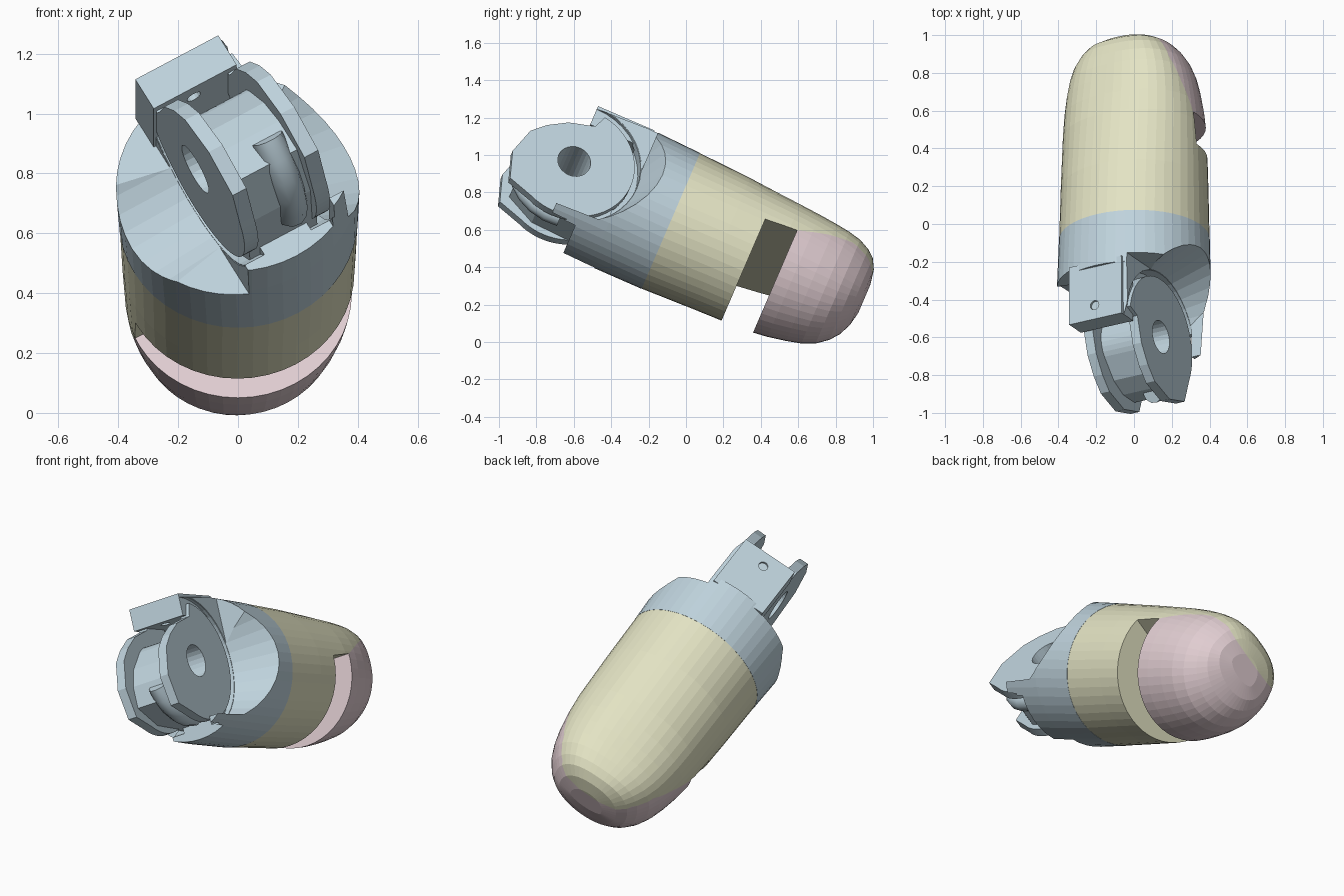
import bpy, bmesh
from math import radians, sin, cos, pi
from mathutils import Matrix, Vector

cube = bpy.data.objects.get("Cube")
if cube:
    bpy.data.objects.remove(cube)

# Finger frame: X = hinge axis, Y = towards the tip, Z = dorsal side
ROLL = (Matrix.Translation((0, -0.63, 0.89)) @ Matrix.Rotation(radians(-23.3), 4, 'X')
        @ Matrix.Rotation(radians(-30), 4, 'Y'))


def material(name, rgb):
    m = bpy.data.materials.new(name)
    m.use_nodes = True
    m.diffuse_color = (*rgb, 1)
    m.node_tree.nodes["Principled BSDF"].inputs["Base Color"].default_value = (*rgb, 1)
    return m


BLUE = material("pale blue", (0.52, 0.65, 0.72))
CREAM = material("pale yellow", (0.77, 0.77, 0.55))
PINK = material("pale pink", (0.75, 0.61, 0.64))


def finish(bm, name, mat):
    bmesh.ops.recalc_face_normals(bm, faces=bm.faces)
    bmesh.ops.transform(bm, matrix=ROLL, verts=bm.verts)
    me = bpy.data.meshes.new(name)
    bm.to_mesh(me)
    bm.free()
    me.materials.append(mat)
    ob = bpy.data.objects.new(name, me)
    bpy.context.collection.objects.link(ob)
    return ob


def loft(name, mat, rings, n=48):
    """Rings of (y, top, bottom, half width, squareness of the upper half)."""
    bm = bmesh.new()
    loops = []
    for y, top, bot, w, k in rings:
        loop = []
        for i in range(n):
            c, s = cos(2 * pi * i / n), sin(2 * pi * i / n)
            if s > 0:
                f = (abs(c) ** k + s ** k) ** (-1 / k)
                c, s = c * f, s * f
            loop.append(bm.verts.new((w * c, y, s * (top if s > 0 else -bot))))
        loops.append(loop)
    for a, b in zip(loops, loops[1:]):
        for i in range(n):
            bm.faces.new((a[i], a[(i + 1) % n], b[(i + 1) % n], b[i]))
    bm.faces.new(loops[0])
    bm.faces.new(loops[-1])
    return finish(bm, name, mat)


def drum(name, mat, x0, x1, r0, r1=None, n=40):
    """Cylinder or cone along the hinge axis."""
    bm = bmesh.new()
    m = Matrix.Translation(((x0 + x1) / 2, 0, 0)) @ Matrix.Rotation(pi / 2, 4, 'Y')
    bmesh.ops.create_cone(bm, cap_ends=True, segments=n, radius1=r0,
                          radius2=r0 if r1 is None else r1, depth=x1 - x0, matrix=m)
    return finish(bm, name, mat)


def prism(name, mat, x0, x1, outline):
    """Outline of (y, z) extruded along the hinge axis."""
    bm = bmesh.new()
    a = [bm.verts.new((x0, y, z)) for y, z in outline]
    b = [bm.verts.new((x1, y, z)) for y, z in outline]
    bm.faces.new(a)
    bm.faces.new(b)
    for i in range(len(a)):
        j = (i + 1) % len(a)
        bm.faces.new((a[i], a[j], b[j], b[i]))
    return finish(bm, name, mat)


def box(name, mat, x0, x1, y0, y1, z0, z1):
    return prism(name, mat, x0, x1, [(y0, z0), (y1, z0), (y1, z1), (y0, z1)])


def arc(r, start, end, step):
    return [(r * cos(radians(a)), r * sin(radians(a))) for a in range(start, end + 1, step)]


def combine(ob, other, op='DIFFERENCE'):
    mod = ob.modifiers.new("combine", 'BOOLEAN')
    mod.operation, mod.object, mod.solver = op, other, 'EXACT'
    dg = bpy.context.evaluated_depsgraph_get()
    me = bpy.data.meshes.new_from_object(ob.evaluated_get(dg))
    ob.modifiers.clear()
    ob.data = me
    bpy.data.objects.remove(other)


# Fingertip: cream shell, flatter on its dorsal side, with a separate pad underneath
TIP = [(0.6, 0.385, -0.40, 0.40, 2), (0.9, 0.365, -0.39, 0.395, 2),
       (1.2, 0.33, -0.385, 0.385, 2.1), (1.32, 0.312, -0.37, 0.372, 2.25),
       (1.42, 0.297, -0.35, 0.355, 2.4), (1.5, 0.286, -0.33, 0.335, 2.5),
       (1.57, 0.272, -0.30, 0.307, 2.6), (1.63, 0.25, -0.25, 0.268, 2.6),
       (1.67, 0.222, -0.195, 0.23, 2.6), (1.70, 0.175, -0.12, 0.18, 2.4),
       (1.715, 0.1, -0.04, 0.1, 2.2)]
SEAM = [(1.24, 0.03), (1.4, 0.1), (1.54, 0.145), (1.65, 0.13), (1.72, 0.08), (1.72, -1)]
shell = loft("fingertip_shell", CREAM, TIP)
combine(shell, prism("cut", CREAM, -1, 1, [(1.06, -1), (1.06, 0.01)] + SEAM))
pad = loft("fingertip_pad", PINK, TIP)
combine(pad, prism("cut", PINK, -1, 1, [(1.24, -1)] + SEAM), 'INTERSECT')

# Knuckle sleeve with shoulders cleared around the hinge, leaving a tongue below
sleeve = loft("knuckle_sleeve", BLUE, [(0, 0.39, -0.385, 0.395, 2), (0.3, 0.40, -0.395, 0.412, 2),
                                       (0.6, 0.386, -0.401, 0.401, 2)])
shoulder = drum("cut", BLUE, 0.164, 0.5, 0.365, 0.5)
combine(shoulder, box("keep", BLUE, 0, 1, -1, 1, -1, -0.315))
combine(sleeve, shoulder)
combine(sleeve, drum("cut", BLUE, -0.5, -0.164, 0.40, 0.365))
for x0, x1 in ((-0.17, -0.09), (0.09, 0.17)):
    combine(sleeve, drum("cut", BLUE, x0, x1, 0.362))
combine(sleeve, box("cut", BLUE, 0.166, 1, -1, 0.35, -0.1, 1))
combine(sleeve, box("cut", BLUE, -1, -0.166, -1, 0.325, -1, 1))
combine(sleeve, box("cut", BLUE, -1, 0.16, -1, 0.14, -1, -0.1))
combine(sleeve, box("cut", BLUE, -0.115, 0.115, -1, 0.27, -0.29, 0.30))
combine(sleeve, box("cut", BLUE, -0.2, 0.17, -1, 0.3, 0.37, 1))

# Hinge: hub with a heavier underside and two trimmed cheeks, bored for the pin
CHEEK = arc(0.33, -115, 80, 5) + [(0.03, 0.25), (-0.11, 0.207), (-0.21, 0.14),
                                  (-0.28, 0.067), (-0.325, -0.09), (-0.28, -0.25)]
hinge = prism("hinge_knuckle", BLUE, -0.13, 0.13,
              arc(0.155, 0, 130, 10) + [(-0.2, 0.02), (-0.245, -0.08), (-0.245, -0.2),
                                        (-0.08, -0.29), (0.29, -0.31), (0.29, 0)])
for x0, x1 in ((-0.165, -0.112), (0.112, 0.165)):
    combine(hinge, prism("cheek", BLUE, x0, x1, CHEEK), 'UNION')
combine(hinge, drum("bore", BLUE, -0.5, 0.5, 0.09, n=24))

# Dorsal stop block with a small cord hole
block = box("stop_block", BLUE, -0.175, 0.145, 0, 0.33, 0.26, 0.383)
bm = bmesh.new()
bmesh.ops.create_cone(bm, cap_ends=True, segments=16, radius1=0.026, radius2=0.026, depth=0.4,
                      matrix=Matrix.Translation((-0.02, 0.08, 0.35)))
combine(block, finish(bm, "cut", BLUE))

# Cord guide curving under the hub
cu = bpy.data.curves.new("cord_guide", 'CURVE')
cu.dimensions = '3D'
cu.bevel_depth, cu.bevel_resolution, cu.use_fill_caps = 0.055, 3, True
path = cu.splines.new('POLY')
points = arc(0.28, 205, 280, 15)
path.points.add(len(points) - 1)
for p, (y, z) in zip(path.points, points):
    p.co = (*(ROLL @ Vector((0.045, y, z))), 1)
cu.materials.append(BLUE)
bpy.context.collection.objects.link(bpy.data.objects.new("cord_guide", cu))
